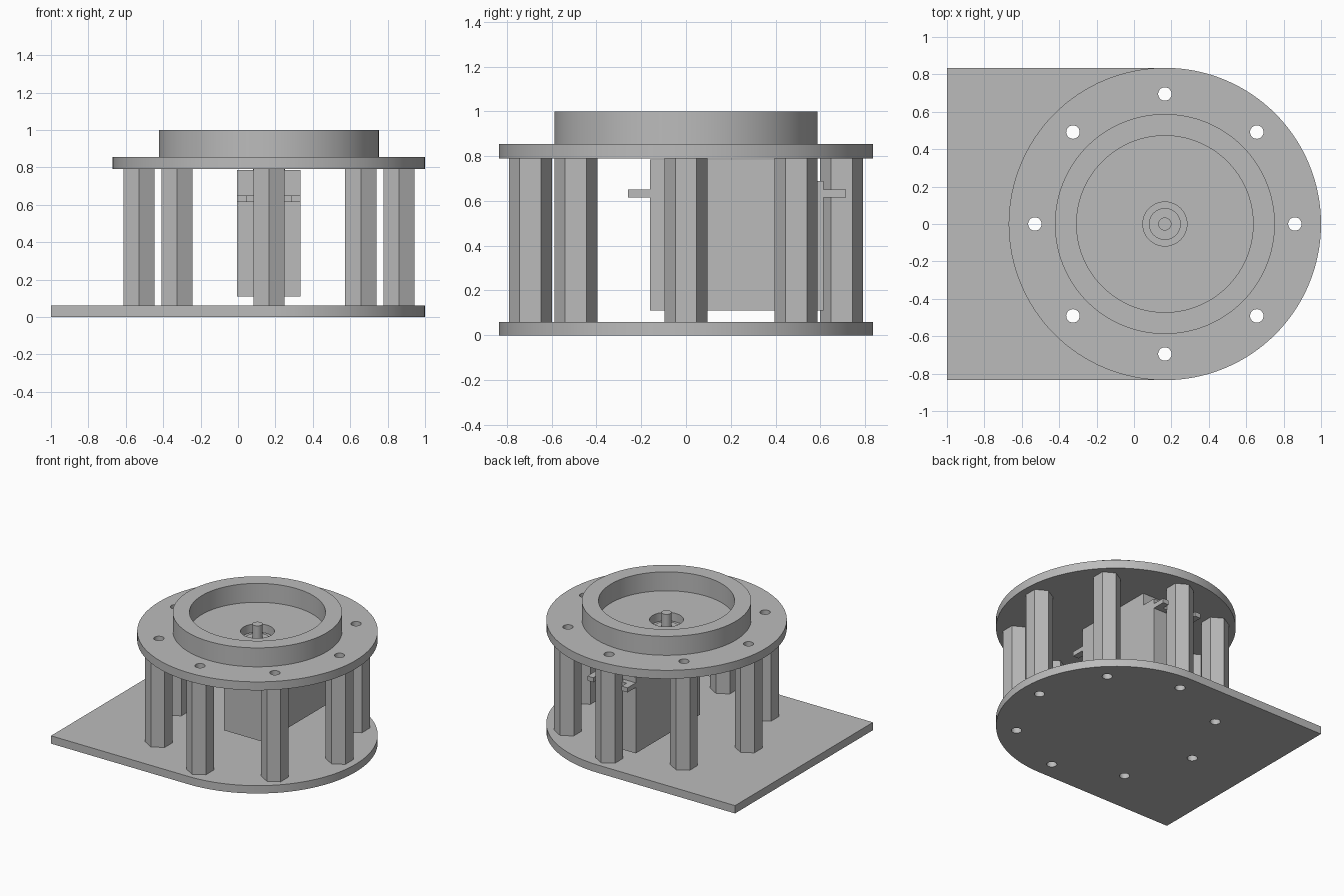
import bpy, bmesh
from math import sin, cos, pi

if "Cube" in bpy.data.objects:
    bpy.data.objects.remove(bpy.data.objects["Cube"])

grey = bpy.data.materials.new("plain_grey")
grey.use_nodes = True
grey.diffuse_color = (0.5, 0.5, 0.5, 1)
grey.node_tree.nodes["Principled BSDF"].inputs["Base Color"].default_value = (0.5, 0.5, 0.5, 1)

CX, R = 0.165, 0.835          # axis of the round deck, deck radius
BOLT_RING, BOLT_R = 0.695, 0.036
BASE_TOP, DECK_LOW, DECK_TOP = 0.06, 0.79, 0.855


def arc(x, y, r, n=64, start=0.0, sweep=2 * pi):
    steps = n if sweep >= 2 * pi else n + 1
    return [(x + r * cos(start + sweep * i / n), y + r * sin(start + sweep * i / n))
            for i in range(steps)]


def rect(x0, x1, y0, y1):
    return [(x0, y0), (x1, y0), (x1, y1), (x0, y1)]


def slab(name, z0, z1, *loops):
    """Solid with the first loop as outline and the others as through holes."""
    curve = bpy.data.curves.new(name, 'CURVE')
    curve.dimensions = '2D'
    curve.fill_mode = 'BOTH'
    curve.extrude = (z1 - z0) / 2
    for loop in loops:
        spline = curve.splines.new('POLY')
        spline.points.add(len(loop) - 1)
        for point, (x, y) in zip(spline.points, loop):
            point.co = (x, y, 0, 1)
        spline.use_cyclic_u = True
    temp = bpy.data.objects.new(name + "_outline", curve)
    bpy.context.collection.objects.link(temp)
    bpy.context.view_layer.update()
    mesh = bpy.data.meshes.new_from_object(temp.evaluated_get(bpy.context.evaluated_depsgraph_get()))
    bpy.data.objects.remove(temp)

    bm = bmesh.new()
    bm.from_mesh(mesh)
    bmesh.ops.remove_doubles(bm, verts=bm.verts, dist=0.0002)
    bmesh.ops.translate(bm, verts=bm.verts, vec=(0, 0, (z0 + z1) / 2))
    bmesh.ops.recalc_face_normals(bm, faces=bm.faces)
    bm.to_mesh(mesh)
    bm.free()
    mesh.materials.clear()
    mesh.materials.append(grey)
    ob = bpy.data.objects.new(name, mesh)
    bpy.context.collection.objects.link(ob)
    bpy.ops.object.select_all(action='DESELECT')
    ob.select_set(True)
    bpy.context.view_layer.objects.active = ob
    bpy.ops.object.shade_smooth_by_angle(angle=pi / 6)
    return ob


bolts = [(CX + BOLT_RING * cos(k * pi / 4), BOLT_RING * sin(k * pi / 4)) for k in range(8)]
holes = [arc(x, y, BOLT_R, 24) for x, y in bolts]

# Base plate: round at one end, square at the other
base_outline = arc(CX, 0, R, 64, -pi / 2, pi) + [(-1, R), (-1, -R)]
slab("base_plate", 0, BASE_TOP, base_outline, *holes)

# Round deck with the shaft opening and the raised rim
slab("top_deck", DECK_LOW, DECK_TOP, arc(CX, 0, R, 128), arc(CX, 0, 0.118, 48), *holes)
slab("raised_rim", DECK_TOP, 1.0, arc(CX, 0, 0.588, 128), arc(CX, 0, 0.472, 128))

# Hollow hexagonal standoffs
for k, ((x, y), hole) in enumerate(zip(bolts, holes)):
    slab(f"standoff_{k + 1}", BASE_TOP, DECK_LOW, arc(x, y, 0.096, 6, pi / 2), hole)

# Motor: body, raised gear housing, boss and shaft
X0, X1, Y0, Y1 = -0.005, 0.335, -0.16, 0.615
slab("motor_body", 0.11, 0.69, rect(X0, X1, Y0, Y1))
slab("motor_gear_housing", 0.69, 0.785, rect(X0, X1, Y0, 0.5))
slab("motor_boss", 0.785, 0.8, arc(CX, 0, 0.085, 48))
slab("motor_shaft", 0.8, 0.91, arc(CX, 0, 0.035, 32))

# Forked mounting ears at both ends of the motor
for name, y, s in (("front_ear", Y0, -1), ("back_ear", Y1, 1)):
    notch, tip = y + s * 0.04, y + s * 0.1
    slab(name, 0.615, 0.65, [(X0, y), (X0, tip), (0.045, tip), (0.045, notch),
                             (0.285, notch), (0.285, tip), (X1, tip), (X1, y)])
